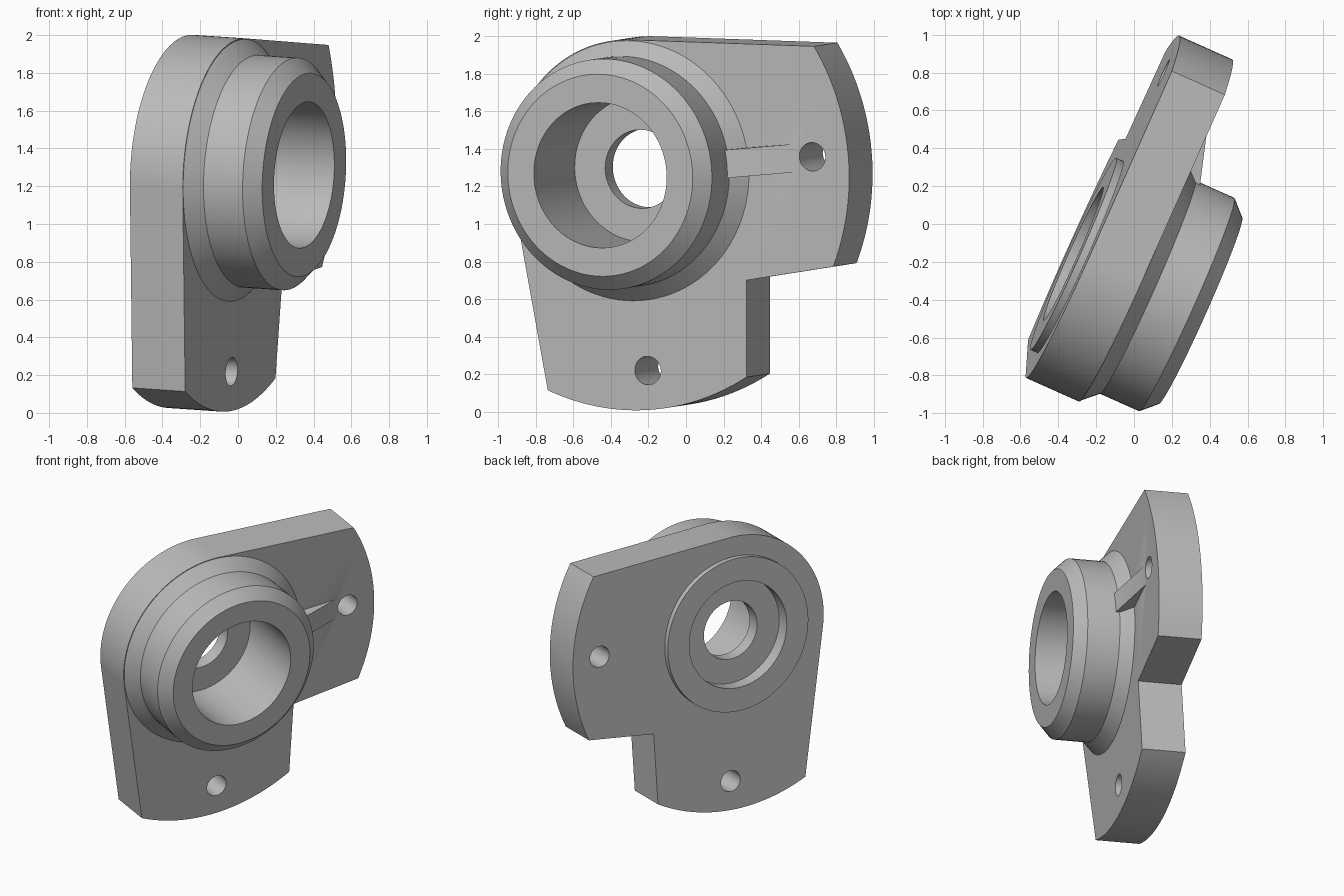
import bpy, bmesh
from math import cos, sin, pi, radians, atan2
from mathutils import Matrix, Vector

if "Cube" in bpy.data.objects:
    bpy.data.objects.remove(bpy.data.objects["Cube"])

grey = bpy.data.materials.new("cast_grey")
grey.use_nodes = True
colour = (0.5, 0.5, 0.5, 1)
grey.diffuse_color = colour
grey.node_tree.nodes["Principled BSDF"].inputs["Base Color"].default_value = colour

# Housing frame: local z is the bore axis, leaning slightly downward
axis = Vector((0.911, -0.407, -0.062)).normalized()
across = Vector((0.408, 0.913, 0)).normalized()
up = axis.cross(across)
frame = Matrix((across, up, axis)).transposed().to_4x4()
frame.translation = (-0.284, -0.174, 1.303)

THICK = 0.307
RIM = 1.28
TURN = radians(4)


def make_object(name, bm):
    bmesh.ops.recalc_face_normals(bm, faces=bm.faces[:])
    mesh = bpy.data.meshes.new(name)
    bm.to_mesh(mesh)
    bm.free()
    mesh.materials.append(grey)
    obj = bpy.data.objects.new(name, mesh)
    obj.matrix_world = frame
    bpy.context.collection.objects.link(obj)
    return obj


def prism(name, outline, vector):
    bm = bmesh.new()
    face = bm.faces.new([bm.verts.new(p) for p in outline])
    new = bmesh.ops.extrude_face_region(bm, geom=[face])["geom"]
    bmesh.ops.translate(bm, vec=vector, verts=[v for v in new if isinstance(v, bmesh.types.BMVert)])
    return make_object(name, bm)


def lathe(name, profile, steps=96):
    bm = bmesh.new()
    verts = [bm.verts.new((r, 0, h)) for r, h in profile]
    edges = [bm.edges.new((verts[i - 1], verts[i])) for i in range(len(verts))]
    bmesh.ops.spin(bm, geom=verts + edges, cent=(0, 0, 0), axis=(0, 0, 1),
                   angle=2 * pi, steps=steps)
    bmesh.ops.remove_doubles(bm, verts=bm.verts[:], dist=1e-4)
    return make_object(name, bm)


def arc(radius, start, end, steps):
    angles = [radians(start + (end - start) * i / steps) for i in range(steps + 1)]
    return [(radius * cos(a), radius * sin(a), 0) for a in angles]


def drill(name, radius, x, y):
    ring = [(x + px, y + py, -0.3) for px, py, _ in arc(radius, 0, 360, 64)[:-1]]
    return prism(name, ring, (0, 0, 1))


def combine(target, tool, operation):
    mod = target.modifiers.new(tool.name, "BOOLEAN")
    mod.operation = operation
    mod.object = tool
    mod.solver = "EXACT"
    tool.hide_render = True


# Flange plate: round shoulder, long lower leg and side arm with a notch between
outline = (arc(0.70, 88, 189.4, 40) + arc(RIM, 246.4, 300.5, 24)
           + [(0.665, -0.585, 0)] + arc(RIM, -23.6, 31.3, 24))
housing = prism("bearing_housing", outline, (0, 0, THICK))

# Central opening and bolt holes
reach = 1.07
tools = [(drill("center_opening", 0.45, 0, 0), "DIFFERENCE")]
for name, angle in (("arm_bolt_hole", TURN), ("leg_bolt_hole", TURN - pi / 2)):
    tools.append((drill(name, 0.076, reach * cos(angle), reach * sin(angle)), "DIFFERENCE"))

# Bearing boss with chamfers, stepped bore and raised back ring
boss = lathe("bearing_boss", [
    (0.21, 0.06), (0.21, 0.16), (0.388, 0.16), (0.388, 0.696), (0.54, 0.696),
    (0.617, 0.617), (0.617, 0.39), (0.695, THICK), (0.69, 0.25), (0.555, 0.2),
    (0.555, -0.04), (0.385, -0.04), (0.385, 0.06)])
tools.append((boss, "UNION"))

# Sloping rib from the boss to the arm bolt hole
side = [(0.5, 0.2), (0.98, 0.2), (0.98, 0.304), (0.5, 0.45)]
turn = Matrix.Rotation(TURN, 3, "Z")
rib = prism("rib", [turn @ Vector((r, -0.075, h)) for r, h in side],
            turn @ Vector((0, 0.15, 0)))
tools.append((rib, "UNION"))

# Bake the solid into one mesh and drop the helpers
for tool, operation in tools:
    combine(housing, tool, operation)
bpy.context.view_layer.update()
depsgraph = bpy.context.evaluated_depsgraph_get()
solid = bpy.data.meshes.new_from_object(housing.evaluated_get(depsgraph))
housing.modifiers.clear()
housing.data = solid
for tool, _ in tools:
    bpy.data.objects.remove(tool)
solid.materials.clear()
solid.materials.append(grey)

bpy.ops.object.select_all(action="DESELECT")
housing.select_set(True)
bpy.context.view_layer.objects.active = housing
bpy.ops.object.shade_smooth_by_angle(angle=radians(25))
